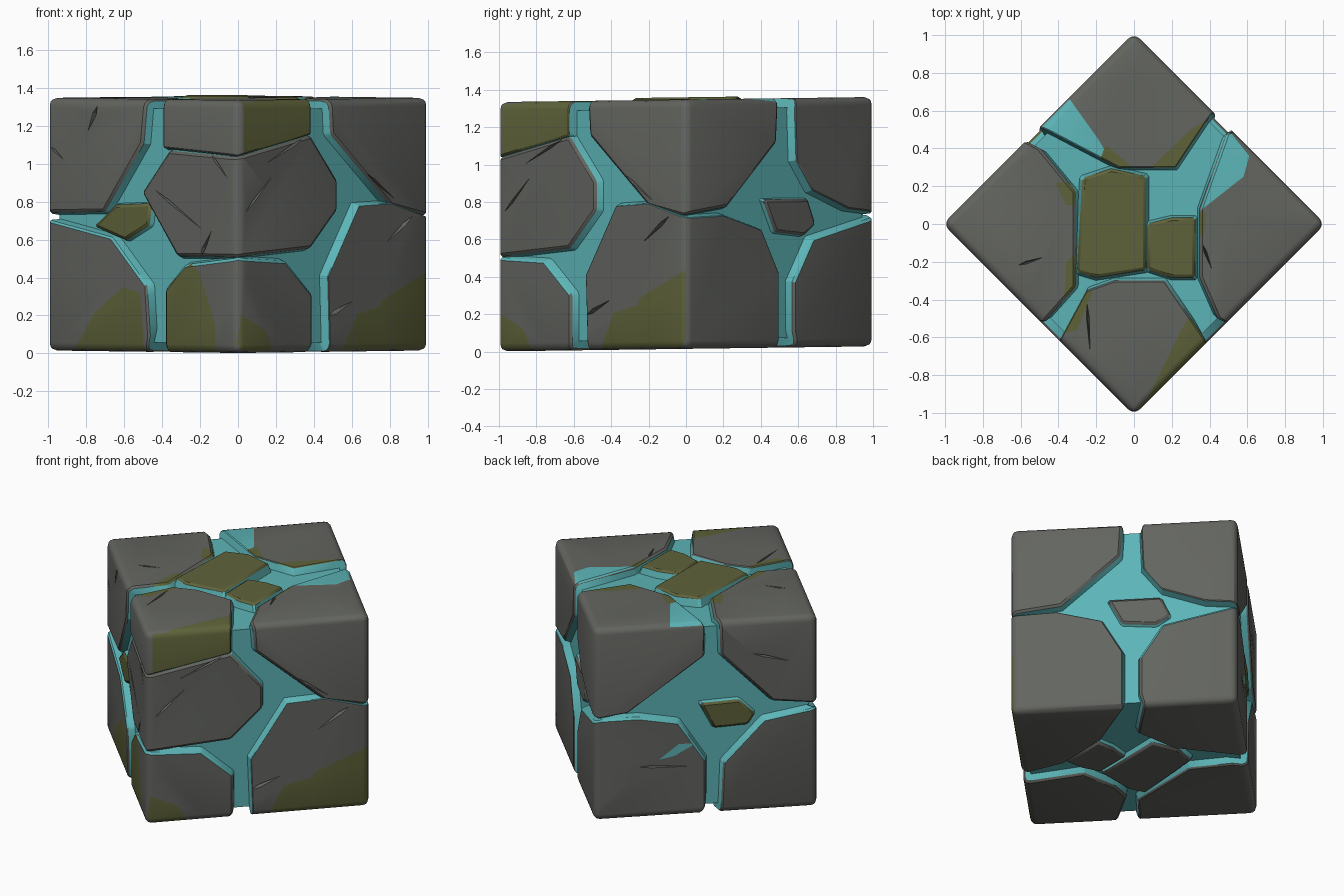
import bpy, bmesh, math
from mathutils import Vector

if "Cube" in bpy.data.objects:
    bpy.data.objects.remove(bpy.data.objects["Cube"])

C = 1.012            # distance from centre to each vertical corner
H = 1.333            # height before the slight tilt
UP = Vector((0, 0, 1))


def material(name, rgb):
    m = bpy.data.materials.new(name)
    m.diffuse_color = (*rgb, 1)
    m.use_nodes = True
    m.node_tree.nodes["Principled BSDF"].inputs["Base Color"].default_value = m.diffuse_color
    return m


MATS = [material("grey stone", (.125, .13, .117)),
        material("cyan glow", (.108, .46, .475)),
        material("green moss", (.115, .125, .042))]
CYAN, MOSS = 1, 2

# wall faces run from one vertical corner to the next
F, R, B, L = Vector((0, -C, 0)), Vector((C, 0, 0)), Vector((0, C, 0)), Vector((-C, 0, 0))
WALLS = {"FL": (F, L), "FR": (F, R), "BR": (R, B), "BL": (B, L)}


def point(face, p):
    if face in WALLS:
        a, b = WALLS[face]
        return a + (b - a) * p[0] + UP * p[1]
    return Vector((p[0], p[1], H if face == "T" else 0))


def normal(face):
    if face in WALLS:
        a, b = WALLS[face]
        return (a + b).normalized()
    return UP if face == "T" else -UP


def planes(face, ref, pts, tilt):
    """Planes standing on a face along a polyline, pointing away from ref."""
    n, ref = normal(face), point(face, ref)
    for p, q in zip(pts, pts[1:]):
        p, q = point(face, p), point(face, q)
        d = n.cross(q - p).normalized()
        if d.dot(ref - p) > 0:
            d = -d
        yield p, d + n * tilt


def block(inset, bevel):
    bm = bmesh.new()
    c = C - inset * math.sqrt(2)
    ring = [(0, -c), (c, 0), (0, c), (-c, 0)]
    lo = [bm.verts.new((x, y, inset)) for x, y in ring]
    hi = [bm.verts.new((x, y, H - inset)) for x, y in ring]
    bm.faces.new(lo[::-1])
    bm.faces.new(hi)
    for i in range(4):
        j = (i + 1) % 4
        bm.faces.new((lo[i], lo[j], hi[j], hi[i]))
    if bevel:
        bmesh.ops.bevel(bm, geom=bm.edges[:], offset=bevel, segments=3,
                        profile=.5, affect='EDGES')
    return bm


def cut(bm, co, no):
    res = bmesh.ops.bisect_plane(bm, geom=bm.verts[:] + bm.edges[:] + bm.faces[:], dist=1e-5,
                                 plane_co=co, plane_no=no, clear_outer=True)
    edges = [e for e in res["geom_cut"] if isinstance(e, bmesh.types.BMEdge) and e.is_boundary]
    if edges:
        bmesh.ops.edgenet_fill(bm, edges=edges)


def depth(co):
    return min((C - abs(co.x) - abs(co.y)) / math.sqrt(2), co.z, H - co.z)


def finish(bm, name):
    for v in bm.verts:
        v.co.z += .015 + .0135 * v.co.y      # whole block leans slightly
    bmesh.ops.recalc_face_normals(bm, faces=bm.faces[:])
    me = bpy.data.meshes.new(name)
    bm.to_mesh(me)
    bm.free()
    for m in MATS:
        me.materials.append(m)
    ob = bpy.data.objects.new(name, me)
    bpy.context.collection.objects.link(ob)
    return ob


STONES = []


def stone(name, cuts, patches=(), colour=0, small=None, lift=0):
    bm = block(0, .042)
    for face, ref, pts in cuts:
        for co, no in planes(face, ref, pts, .3):
            cut(bm, co, no)
    if small:
        n = normal(small)
        cut(bm, point(small, cuts[0][1]) - n * .13, -n)
    bmesh.ops.remove_doubles(bm, verts=bm.verts[:], dist=.008)
    bmesh.ops.recalc_face_normals(bm, faces=bm.faces[:])
    sharp = [e for e in bm.edges if len(e.link_faces) == 2 and e.calc_face_angle(0) > .6]
    bmesh.ops.bevel(bm, geom=sharp, offset=.012, segments=1, affect='EDGES', clamp_overlap=True)
    bm.normal_update()
    for f in bm.faces:                       # inner walls and upward rims glow
        rim = name.startswith("lower") and f.normal.z > .3
        f.material_index = CYAN if rim or depth(f.calc_center_median()) > .03 else colour
    for face, pts, col in patches:           # patches cut into the outer faces
        n, base = normal(face), point(face, pts[0])

        def outer():
            return [f for f in bm.faces if f.normal.dot(n) > .7
                    and abs((f.calc_center_median() - base).dot(n)) < .05]
        mid = [sum(p[i] for p in pts) / len(pts) for i in (0, 1)]
        ps = list(planes(face, mid, pts + [pts[0]], 0))
        for co, no in ps:
            fs = outer()
            geom = fs + list({e for f in fs for e in f.edges}) + list({v for f in fs for v in f.verts})
            bmesh.ops.bisect_plane(bm, geom=geom, dist=1e-5, plane_co=co, plane_no=no)
        for f in outer():
            c = f.calc_center_median()
            if all((c - co).dot(no) < 1e-4 for co, no in ps):
                f.material_index = col
    if small:
        bmesh.ops.translate(bm, verts=bm.verts[:], vec=normal(small) * lift)
    STONES.append(finish(bm, name))


def pebble(name, face, pts, colour, lift):
    mid = [sum(p[i] for p in pts) / len(pts) for i in (0, 1)]
    stone(name, [(face, mid, pts + [pts[0]])], colour=colour, small=face, lift=lift)


# outlines of the four corner stones on the top, repeated underneath
TOP = {"front": ((0, -C), [(-.4, -.6), (-.27, -.36), (-.1, -.3), (.16, -.3), (.38, -.62)]),
       "left": ((-C, 0), [(-.55, .46), (-.31, .17), (-.31, -.33), (-.48, -.52)]),
       "right": ((C, 0), [(.5, .5), (.35, .08), (.35, -.28), (.46, -.53)]),
       "back": ((0, C), [(-.5, .52), (-.08, .3), (.22, .3), (.42, .6)])}


def corner(name, level, walls, patches=()):
    ref, pts = TOP[name]
    z = H if level == "upper" else 0
    cuts = [("T" if z else "D", ref, pts)]
    cuts += [(f, (t, z), line) for f, t, line in walls]
    stone(f"{level}_{name}_stone", cuts, patches)


# upper corner stones
corner("front", "upper",
       [("FL", 0, [(.39, 1.34), (.39, 1.08), (0, 1.04)]),
        ("FR", 0, [(.38, 1.34), (.38, 1.15), (0, 1.04)])],
       [("FR", [(.03, 1.32), (.4, 1.32), (.4, 1.12), (.2, 1.0), (.03, 1.0)], MOSS),
        ("T", [(.06, -.95), (.38, -.63), (.3, -.48), (.24, -.58)], MOSS),
        ("T", [(-.37, -.58), (-.27, -.35), (-.22, -.36), (-.3, -.56)], MOSS)])
corner("left", "upper",
       [("FL", 1, [(.48, 1.34), (.5, 1.1), (.7, .74), (1, .73)]),
        ("BL", 1, [(.565, 1.34), (.57, 1.1), (.8, .76), (1, .72)])],
       [("T", [(-.3, -.15), (-.3, -.36), (-.37, -.4), (-.36, -.2)], MOSS),
        ("T", [(-.3, .22), (-.42, .22), (-.36, .1), (-.3, .1)], MOSS)])
corner("right", "upper",
       [("FR", 1, [(.48, 1.34), (.49, 1.15), (.8, .77), (1, .71)]),
        ("BR", 0, [(.49, 1.34), (.48, 1.1), (.22, .76), (0, .72)])],
       [("T", [(.35, .07), (.58, .25), (.61, .36), (.5, .5)], CYAN),
        ("T", [(.34, .06), (.34, -.06), (.37, -.06), (.38, .06)], MOSS)])
corner("back", "upper",
       [("BR", 1, [(.575, 1.34), (.585, 1.0), (.67, .84), (.86, .74), (1, .72)]),
        ("BL", 0, [(.495, 1.34), (.49, 1.1), (.15, .74), (0, .71)])],
       [("T", [(-.5, .52), (-.1, .3), (-.19, .45), (-.34, .66)], CYAN),
        ("T", [(-.18, .34), (-.02, .29), (-.02, .31), (-.15, .42)], MOSS),
        ("T", [(.08, .29), (.22, .29), (.4, .56), (.3, .5)], MOSS)])

# tall stone wrapping the middle of the front edge
stone("middle_front_stone",
      [("FL", (0, .8), [(0, 1.03), (.36, 1.06), (.5, .84), (.32, .51), (0, .51)]),
       ("FR", (0, .8), [(0, 1.03), (.38, 1.14), (.52, .9), (.52, .75), (.38, .55), (0, .51)])])

# lower corner stones
corner("front", "lower",
       [("FL", 0, [(.38, 0), (.38, .33), (.28, .46), (0, .5)]),
        ("FR", 0, [(.39, 0), (.39, .3), (.25, .48), (0, .5)])],
       [("FL", [(.4, .01), (.36, .36), (.25, .47), (.2, .42), (.12, .15), (.12, .01)], MOSS),
        ("FR", [(.0, .01), (.02, .2), (.14, .12), (.18, .01)], MOSS)])
corner("left", "lower",
       [("FL", 1, [(.46, 0), (.48, .35), (.66, .6), (1, .69)]),
        ("BL", 1, [(.57, 0), (.58, .35), (.76, .63), (1, .69)])],
       [("FL", [(.49, .01), (.51, .31), (.6, .34), (.75, .2), (.85, .01)], MOSS)])
corner("right", "lower",
       [("FR", 1, [(.48, 0), (.47, .4), (.63, .77), (.8, .78), (1, .7)]),
        ("BR", 0, [(.49, 0), (.49, .4), (.4, .63), (.2, .71), (0, .7)])],
       [("FR", [(.55, .01), (.62, .2), (.75, .24), (.75, .01)], MOSS),
        ("FR", [(.74, .01), (.75, .27), (.99, .42), (.99, .01)], MOSS)])
corner("back", "lower",
       [("BR", 1, [(.57, 0), (.57, .35), (.67, .58), (1, .69)]),
        ("BL", 0, [(.5, 0), (.5, .38), (.38, .65), (.2, .7), (0, .7)])],
       [("BL", [(.29, .4), (.36, .42), (.46, .5), (.38, .5)], CYAN)])

# small loose stones set in the glowing joints
pebble("left_pebble", "FL", [(.76, .66), (.65, .77), (.47, .78), (.48, .67), (.6, .59)], MOSS, -.015)
pebble("right_pebble", "BR", [(.43, .79), (.66, .79), (.7, .66), (.64, .6), (.49, .62)], 0, -.02)
pebble("rear_pebble", "BL", [(.48, .76), (.65, .77), (.72, .67), (.69, .6), (.54, .59)], MOSS, -.015)
for face, tag, col in (("T", "top", MOSS), ("D", "bottom", 0)):
    lift = .012 if face == "T" else -.01
    pebble(tag + "_slab", face, [(-.3, -.25), (-.27, .24), (-.12, .29), (.06, .25), (.06, -.24), (-.2, -.28)], col, lift)
    pebble(tag + "_chip", face, [(.075, -.24), (.075, 0), (.2, .03), (.32, .03), (.32, -.28), (.2, -.28)], col, lift - .008)

# glowing core
core = block(.05, 0)
for f in core.faces:
    f.material_index = CYAN
finish(core, "glowing_core")

# thin wedge cracks
cb = bmesh.new()


def crack(face, p, q, w=.009):
    n, p, q = normal(face), point(face, p), point(face, q)
    s = n.cross(q - p).normalized() * w
    m = p.lerp(q, .3)
    v = [cb.verts.new(c) for c in (p + n * .01, m + s + n * .01, q + n * .01, m - s + n * .01, m - n * .045)]
    cb.faces.new(v[:4])
    for i in range(4):
        cb.faces.new((v[i], v[4], v[(i + 1) % 4]))


crack("FL", (.73, 1.3), (.79, 1.14), .016)
crack("FL", (.2, .5), (.13, .66), .014)
crack("FL", (.45, .87), (.15, .62))
crack("FL", (.15, 1.06), (.04, .9))
crack("FL", (.98, 1.08), (.9, 1.0))
crack("FR", (.03, .73), (.2, .96))
crack("FR", (.36, 1.14), (.12, .98))
crack("FR", (.66, .95), (.84, .78))
crack("FR", (.92, .72), (.75, .55), .014)
crack("FR", (.46, .18), (.62, .28), .014)
crack("BL", (.18, .36), (.45, .34))
crack("BL", (.7, 1.1), (.9, 1.02))
crack("T", (-.62, -.22), (-.46, -.17))
crack("T", (-.25, -.4), (-.23, -.72))
crack("T", (.36, -.1), (.42, -.26))
cutter = finish(cb, "crack_cutter")
cutter.hide_render = True
cutter.display_type = 'WIRE'

# smooth rounded edges, then carve the cracks
for ob in STONES:
    bpy.ops.object.select_all(action='DESELECT')
    ob.select_set(True)
    bpy.context.view_layer.objects.active = ob
    bpy.ops.object.shade_smooth_by_angle(angle=math.radians(30))
    if "stone" in ob.name:
        mod = ob.modifiers.new("cracks", 'BOOLEAN')
        mod.operation, mod.solver, mod.object = 'DIFFERENCE', 'EXACT', cutter
